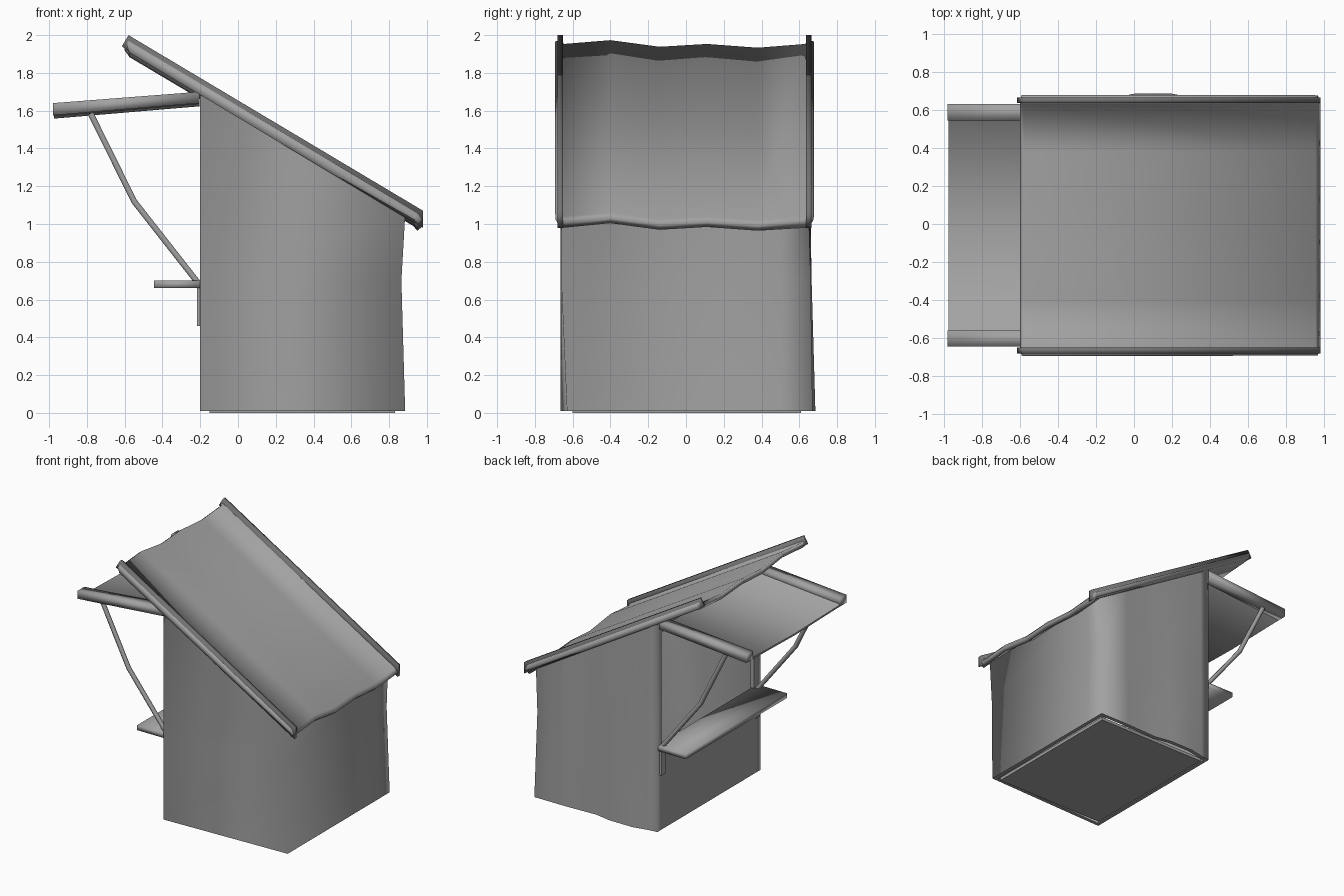
import bpy, bmesh, math

if "Cube" in bpy.data.objects:
    bpy.data.objects.remove(bpy.data.objects["Cube"])


def grey(name, v):
    m = bpy.data.materials.new(name)
    m.diffuse_color = (v, v, v, 1)
    m.use_nodes = True
    m.node_tree.nodes["Principled BSDF"].inputs["Base Color"].default_value = m.diffuse_color
    return m


MID, DARK = grey("mid_grey", .36), grey("dark_grey", .17)


def link(name, me, mat=MID):
    me.materials.append(mat)
    ob = bpy.data.objects.new(name, me)
    bpy.context.collection.objects.link(ob)
    return ob


def prism(name, pts, y0, y1, soft=True, mat=MID):
    """Extrude an (x, z) outline from y0 to y1; soft shades it fully smooth."""
    bm = bmesh.new()
    a, b = [[bm.verts.new((x, y, z)) for x, z in pts] for y in (y0, y1)]
    bm.faces.new(a)
    bm.faces.new(b)
    for i in range(len(pts)):
        bm.faces.new((a[i - 1], a[i], b[i], b[i - 1]))
    bmesh.ops.recalc_face_normals(bm, faces=bm.faces)
    for f in bm.faces:
        f.smooth = soft
    me = bpy.data.meshes.new(name)
    bm.to_mesh(me)
    bm.free()
    return link(name, me, mat)


def box(name, x0, x1, y0, y1, z0, z1, soft=False):
    return prism(name, [(x0, z0), (x1, z0), (x1, z1), (x0, z1)], y0, y1, soft)


def sheet(name, rows, thick, sharp_rim=False):
    """Loft rows of points, thicken to the inner side, shade smooth."""
    bm = bmesh.new()
    g = [[bm.verts.new(p) for p in r] for r in rows]
    for a, b in zip(g, g[1:]):
        for i in range(len(a) - 1):
            bm.faces.new((a[i], a[i + 1], b[i + 1], b[i]))
    n = len(bm.faces)
    me = bpy.data.meshes.new(name)
    bm.to_mesh(me)
    bm.free()
    ob = link(name, me)
    m = ob.modifiers.new("solid", 'SOLIDIFY')
    m.thickness, m.offset, m.use_even_offset = thick, -1, True
    me = bpy.data.meshes.new_from_object(
        ob.evaluated_get(bpy.context.evaluated_depsgraph_get()))
    ob.modifiers.clear()
    ob.data = me
    bm = bmesh.new()
    bm.from_mesh(me)
    for i, f in enumerate(bm.faces):
        f.smooth = True
        if sharp_rim and i >= 2 * n:
            for e in f.edges:
                e.smooth = False
    bm.to_mesh(me)
    bm.free()
    return ob


def bar(name, pts, y, r):
    """Bent bar following (x, z) points."""
    cu = bpy.data.curves.new(name, 'CURVE')
    cu.dimensions = '3D'
    cu.bevel_depth, cu.bevel_resolution, cu.use_fill_caps = r, 1, True
    s = cu.splines.new('POLY')
    s.points.add(len(pts) - 1)
    for p, (x, z) in zip(s.points, pts):
        p.co = (x, y, z, 1)
    link(name, cu)


def roof_z(x):
    return 1.025 + 0.595 * (0.98 - x)


# walls with short returns beside the opening: (x, y at base, middle, top)
plan = [(-.20, -.58, -.58, -.58), (-.20, -.665, -.665, -.665),
        (.885, -.63, -.66, -.66), (.885, .5, .5, .5),
        (.885, .67, .66, .65), (.62, .67, .66, .65), (.34, .66, .655, .65),
        (.2, .685, .665, .65), (0, .685, .665, .65),
        (-.12, .66, .655, .65), (-.20, .65, .65, .65), (-.20, .60, .60, .60)]
base = [(x, y, .01) for x, y, _, _ in plan]
mid = [(x - (.02 if x > .8 else 0), y, .7) for x, _, y, _ in plan]
top = [(x, y, roof_z(x) - .035) for x, _, _, y in plan]
sheet("walls", [base, mid, top], .03, sharp_rim=True)
box("floor", -.15, .83, -.60, .61, 0, .025)

# serving side: panel below the opening, header above it
box("front_panel", -.20, -.17, -.58, .60, .01, .68)
box("header", -.20, -.17, -.58, .60, 1.60, 1.66)

# wavy roof sheet with upturned sides and slightly rounded ends, two edge rails
wave = [(-.655, .025), (-.647, 0), (-.40, .02), (-.14, -.015), (.11, 0),
        (.38, -.02), (.632, 0), (.64, .025)]
sheet("roof_sheet", [[(x, y, roof_z(x) + d - drop) for y, d in wave]
                     for x, drop in ((.98, .015), (.955, 0), (-.58, 0), (-.60, .027))],
      .04)
rail = [(-.58, 2.0), (-.615, 1.94), (.98, .98), (.98, 1.07)]
prism("roof_rail_front", rail, -.68, -.65, mat=DARK)
prism("roof_rail_back", rail, .635, .665, mat=DARK)

# raised awning flap: sagging sheet and two broad side rails
sag = [(-.575, .045), (-.555, 0), (0, -.012), (.54, 0), (.56, .045)]
sheet("awning_sheet", [[(x, y, z + d) for y, d in sag]
                       for x, z in ((-.205, 1.65), (-.975, 1.585))], .015, True)
arail = [(-.98, 1.575), (-.205, 1.64), (-.205, 1.70), (-.98, 1.64)]
prism("awning_rail_back", arail, .545, .63)
prism("awning_rail_front", arail, -.645, -.56)

# counter shelf
box("shelf", -.445, -.18, -.65, .64, .66, .70, soft=True)

# bent struts and shelf brackets on both sides
for side, y in (("front", -.61), ("back", .60)):
    bar("strut_" + side, [(-.78, 1.585), (-.55, 1.12), (-.205, .68)], y, .018)
    box("bracket_" + side, -.218, -.19, y - .025, y + .025, .46, .68)
